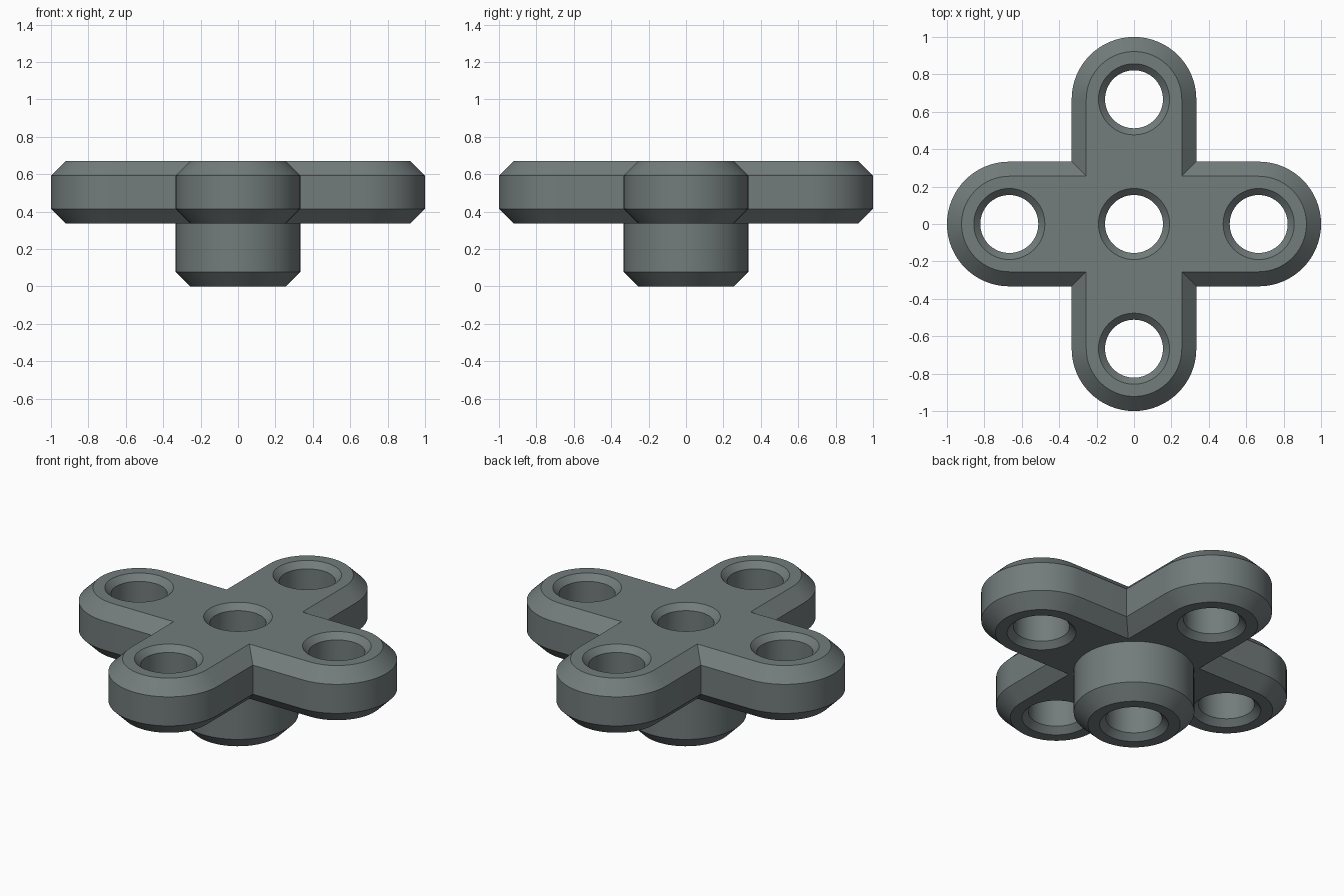
import bpy
import bmesh
from math import sin, cos, pi
from mathutils import Vector, Matrix

if "Cube" in bpy.data.objects:
    bpy.data.objects.remove(bpy.data.objects["Cube"])

ARM = 2 / 3        # distance of the arm holes from the centre
R = 1 / 3          # arm half width and hub radius
CH = 0.078         # outer chamfer
Z0, Z1 = 0.337, 0.67   # plate underside and top
HOLE, SINK = 0.155, 0.19
DEPTH = SINK - HOLE
SEG = 64

bm = bmesh.new()


def ring(points, z):
    """Closed loop of edges through 2D points at height z."""
    vs = [bm.verts.new((p[0], p[1], z)) for p in points]
    for a, b in zip(vs, vs[1:] + vs[:1]):
        bm.edges.new((a, b))
    return vs


def circle(r, z, cx=0.0, cy=0.0):
    return ring([(cx + r * cos(2 * pi * i / SEG), cy + r * sin(2 * pi * i / SEG))
                 for i in range(SEG)], z)


def cross(r, z):
    """Four round-ended arms of half width r."""
    half = SEG // 2
    arm = [(ARM + r * cos(t), r * sin(t))
           for t in (-pi / 2 + pi * i / half for i in range(half + 1))] + [(r, r)]
    pts = []
    for k in range(4):
        turn = Matrix.Rotation(k * pi / 2, 2)
        pts += [turn @ Vector(p) for p in arm]
    return ring(pts, z)


def walls(rings):
    """Quads between successive loops."""
    for a, b in zip(rings, rings[1:]):
        n = len(a)
        for i in range(n):
            j = (i + 1) % n
            bm.faces.new((a[i], a[j], b[j], b[i]))


def cap(loops, up):
    """Flat face with holes, bounded by the given loops."""
    edges = [bm.edges.get((a, b)) for vs in loops for a, b in zip(vs, vs[1:] + vs[:1])]
    bmesh.ops.triangle_fill(bm, use_beauty=True, use_dissolve=False,
                            edges=edges, normal=(0, 0, up))


def hole(bottom, top, cx, cy):
    """Through hole with a countersink at each end."""
    rings = [circle(r, z, cx, cy) for r, z in
             ((SINK, bottom), (HOLE, bottom + DEPTH), (HOLE, top - DEPTH), (SINK, top))]
    walls(rings)
    return rings[0], rings[-1]


# Cross plate rim with chamfers
rim = [cross(R - CH, Z0), cross(R, Z0 + CH), cross(R, Z1 - CH), cross(R - CH, Z1)]
walls(rim)

# Hub below the plate
hub = [circle(R - CH, 0), circle(R, CH), circle(R, Z0)]
walls(hub)

# Holes: one in each arm, one through the hub
arm_holes = [hole(Z0, Z1, x, y) for x, y in ((ARM, 0), (0, ARM), (-ARM, 0), (0, -ARM))]
centre = hole(0, Z1, 0, 0)

# Flat faces: plate top, plate underside around the hub, hub underside
cap([rim[-1], centre[1]] + [h[1] for h in arm_holes], 1)
cap([rim[0], hub[-1]] + [h[0] for h in arm_holes], -1)
cap([hub[0], centre[0]], -1)
bmesh.ops.recalc_face_normals(bm, faces=bm.faces[:])

mesh = bpy.data.meshes.new("cross_plate_with_hub")
bm.to_mesh(mesh)
bm.free()
obj = bpy.data.objects.new("cross_plate_with_hub", mesh)
bpy.context.collection.objects.link(obj)

grey = bpy.data.materials.new("dark grey plastic")
grey.diffuse_color = (0.17, 0.2, 0.2, 1)
grey.use_nodes = True
grey.node_tree.nodes["Principled BSDF"].inputs["Base Color"].default_value = grey.diffuse_color
mesh.materials.append(grey)

bpy.context.view_layer.objects.active = obj
obj.select_set(True)
bpy.ops.object.shade_smooth_by_angle(angle=pi / 6)
